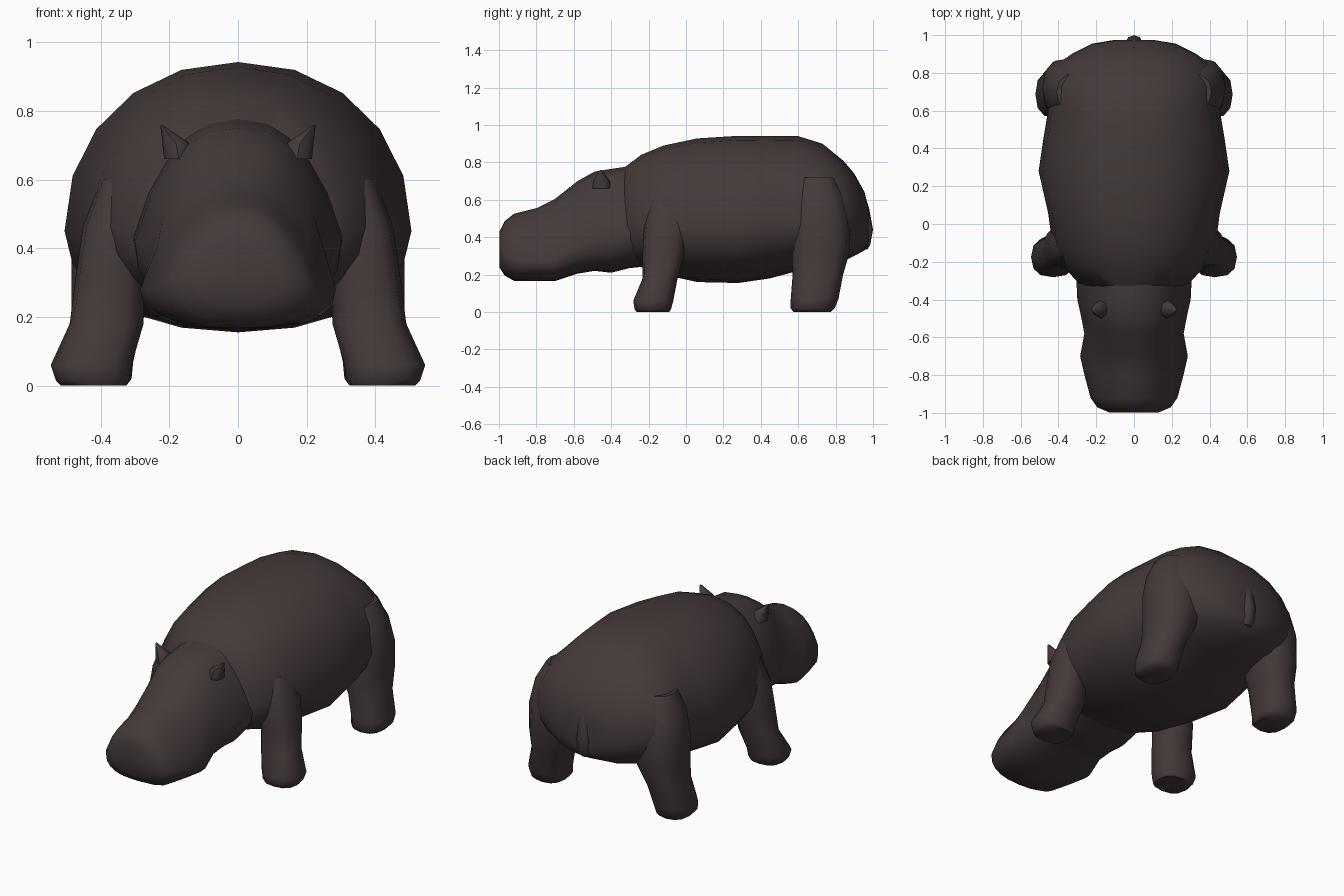
import bpy, bmesh, math
from mathutils import Vector

skin = bpy.data.materials.new("dark brown hide")
skin.diffuse_color = (0.060, 0.042, 0.042, 1)


def curve(v, e):
    """Superellipse component: keeps the sign, squares up with larger e."""
    return math.copysign(abs(v) ** (2 / e), v)


def loft(name, rings, mirror=False, angle=50):
    """Skin a list of equal-length point rings, capped at both ends."""
    bm = bmesh.new()
    loops = [[bm.verts.new(p) for p in r] for r in rings]
    n = len(loops[0])
    for a, b in zip(loops, loops[1:]):
        for i in range(n):
            bm.faces.new((a[i], a[(i + 1) % n], b[(i + 1) % n], b[i]))
    for cap in (loops[0], loops[-1]):
        mid = bm.verts.new(sum((v.co for v in cap), Vector()) / n)
        for i in range(n):
            bm.faces.new((cap[i], cap[(i + 1) % n], mid))
    bmesh.ops.recalc_face_normals(bm, faces=bm.faces)
    me = bpy.data.meshes.new(name)
    bm.to_mesh(me)
    bm.free()
    me.materials.append(skin)
    ob = bpy.data.objects.new(name, me)
    bpy.context.collection.objects.link(ob)
    if mirror:
        ob.modifiers.new("mirror", "MIRROR").use_mirror_merge = False
    bpy.ops.object.select_all(action='DESELECT')
    bpy.context.view_layer.objects.active = ob
    ob.select_set(True)
    bpy.ops.object.shade_smooth_by_angle(angle=math.radians(angle))
    return ob


def trunk_ring(y, w, zb, zc, zt, e, taper, n=20):
    """Upright section: half width, bottom, widest height, top, squareness, narrowing upward."""
    pts = []
    for i in range(n):
        a = math.tau * i / n
        s = curve(math.sin(a), e)
        x = w * curve(math.cos(a), e) * (1 - taper * max(0, s))
        pts.append((x, y, zc + s * ((zt - zc) if s > 0 else (zc - zb))))
    return pts


def limb_ring(z, x0, x1, y0, y1, e=2.5, n=12):
    """Level section filling the given x and y range."""
    return [((x0 + x1) / 2 + (x1 - x0) / 2 * curve(math.cos(math.tau * i / n), e),
             (y0 + y1) / 2 + (y1 - y0) / 2 * curve(math.sin(math.tau * i / n), e), z)
            for i in range(n)]


# barrel body
loft("body", [trunk_ring(*s) for s in (
    (-0.34, .27, .25, .45, .765, 2.2, .15),
    (-0.24, .36, .24, .46, .84, 2.2, .10),
    (-0.12, .43, .20, .46, .89, 2.1, .05),
    (0.06, .455, .16, .45, .928, 2.1, 0),
    (0.28, .505, .155, .45, .942, 2.1, 0),
    (0.45, .48, .18, .46, .942, 2.1, 0),
    (0.60, .455, .22, .47, .94, 2.1, 0),
    (0.73, .46, .25, .48, .90, 2.1, 0),
    (0.84, .415, .27, .50, .81, 2.1, 0),
    (0.90, .33, .30, .50, .74, 2.1, 0),
    (0.955, .22, .33, .48, .64, 2.1, 0),
    (0.975, .10, .37, .47, .56, 2.0, 0))])

# head with broad muzzle
loft("head", [trunk_ring(*s) for s in (
    (-0.998, .13, .24, .33, .43, 2.5, .30),
    (-0.97, .195, .195, .31, .485, 2.6, .33),
    (-0.92, .23, .167, .29, .525, 2.6, .36),
    (-0.80, .262, .165, .28, .555, 2.5, .38),
    (-0.70, .285, .165, .28, .605, 2.5, .38),
    (-0.58, .263, .205, .35, .70, 2.8, .32),
    (-0.49, .28, .22, .40, .75, 2.9, .31),
    (-0.40, .30, .21, .42, .765, 2.6, .31),
    (-0.30, .305, .235, .43, .78, 2.4, .28),
    (-0.15, .29, .25, .45, .80, 2.2, .20))])

# legs, splayed slightly outward
loft("front_leg", [limb_ring(*s) for s in (
    (0.0, .325, .515, -.265, -.09),
    (0.015, .315, .53, -.275, -.08),
    (0.06, .31, .545, -.282, -.068),
    (0.18, .275, .49, -.232, -.045),
    (0.32, .27, .472, -.232, -.005),
    (0.46, .26, .452, -.225, .01),
    (0.60, .24, .40, -.19, .02))], mirror=True)

loft("back_leg", [limb_ring(*s) for s in (
    (0.0, .325, .495, .575, .775),
    (0.02, .31, .515, .56, .795),
    (0.07, .305, .522, .56, .815),
    (0.20, .275, .485, .57, .84),
    (0.32, .22, .485, .565, .875),
    (0.48, .18, .485, .56, .88),
    (0.62, .16, .46, .57, .85),
    (0.72, .15, .41, .60, .80))], mirror=True)

# small pointed ears
loft("ear", [limb_ring(*s, 2, 8) for s in (
    (0.66, .13, .215, -.50, -.40),
    (0.705, .14, .22, -.495, -.41),
    (0.758, .218, .226, -.462, -.448))], mirror=True)

# short tail ridge lying against the rump
loft("tail", [limb_ring(*s, 2, 8) for s in (
    (0.335, -.03, .03, .91, .97),
    (0.36, -.045, .045, .91, .985),
    (0.44, -.045, .045, .92, 1.0),
    (0.56, -.035, .035, .91, .978),
    (0.68, -.02, .02, .88, .935))])
